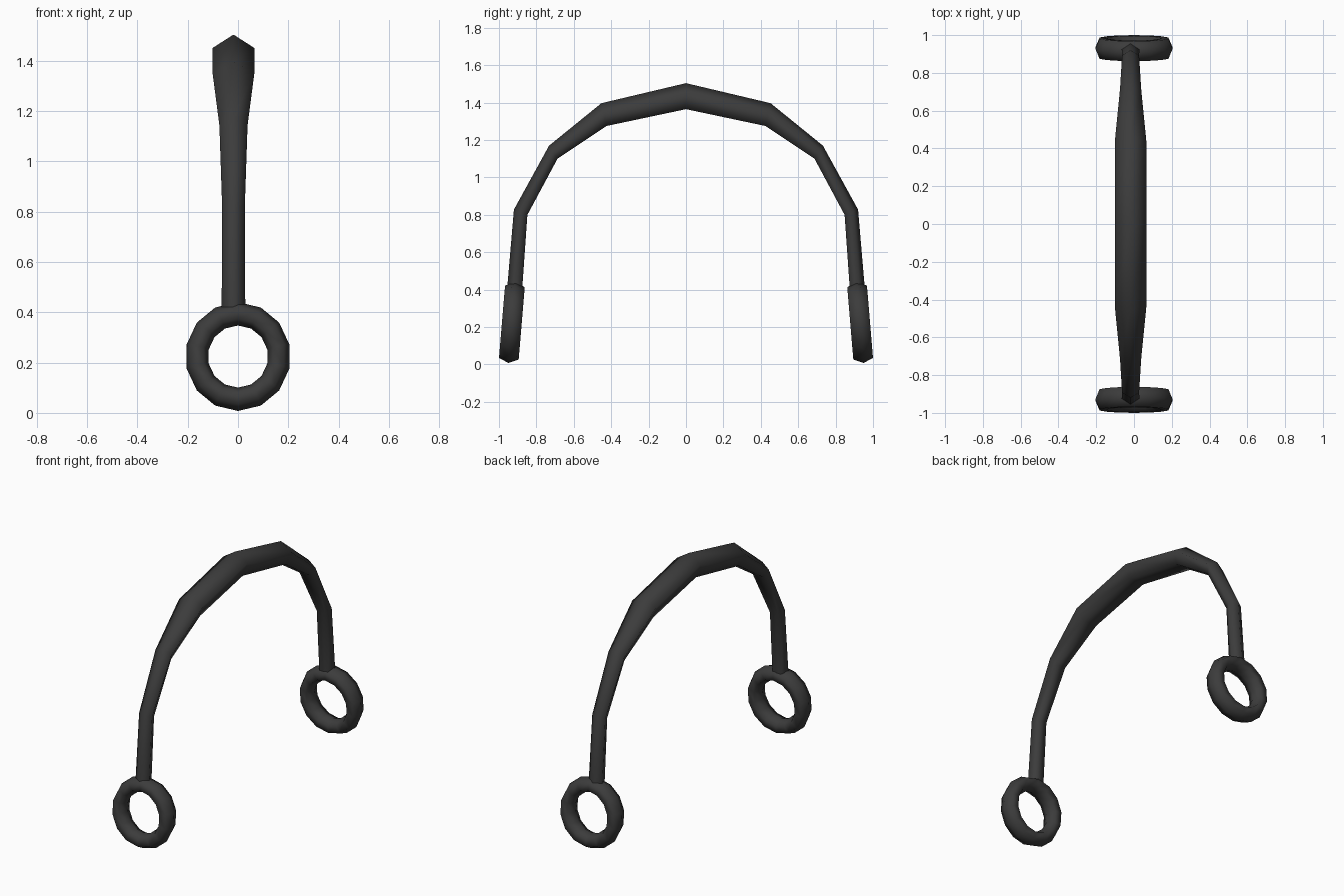
import bpy, bmesh, math
from mathutils import Vector, Matrix

cube = bpy.data.objects.get("Cube")
if cube:
    bpy.data.objects.remove(cube, do_unlink=True)

# Single dark grey plastic
mat = bpy.data.materials.new("dark_grey")
mat.use_nodes = True
colour = (0.045, 0.045, 0.045, 1)
mat.diffuse_color = colour
mat.node_tree.nodes["Principled BSDF"].inputs["Base Color"].default_value = colour


def finish(bm, name):
    bmesh.ops.recalc_face_normals(bm, faces=bm.faces)
    for f in bm.faces:
        f.smooth = len(f.verts) == 4
    mesh = bpy.data.meshes.new(name)
    bm.to_mesh(mesh)
    bm.free()
    mesh.materials.append(mat)
    obj = bpy.data.objects.new(name, mesh)
    bpy.context.collection.objects.link(obj)
    return obj


def bridge(bm, a, b):
    n = len(a)
    for i in range(n):
        j = (i + 1) % n
        bm.faces.new((a[i], a[j], b[j], b[i]))


# Headband: five-sided sections along the arch, ridge facing outwards
# each station: outer y, outer z, inner y, inner z, half width
half = [
    (0.955, 0.42, 0.875, 0.415, 0.047),
    (0.92, 0.828, 0.848, 0.80, 0.045),
    (0.732, 1.17, 0.687, 1.10, 0.056),
    (0.452, 1.397, 0.425, 1.275, 0.083),
]
stations = [(-a, b, -c, d, w) for a, b, c, d, w in half]
stations += [(0, 1.504, 0, 1.365, 0.083)] + half[::-1]

bm = bmesh.new()
sections = []
for oy, oz, iy, iz, w in stations:
    outer, inner = Vector((-0.018, oy, oz)), Vector((-0.018, iy, iz))
    r = (outer - inner).length / (1 + math.cos(math.pi / 5))
    out = (outer - inner).normalized()
    centre = outer - out * r
    wide = w / math.sin(math.tau / 5)
    ring = []
    for k in range(5):
        a = math.tau * k / 5
        p = centre + out * r * math.cos(a) + Vector((wide * math.sin(a), 0, 0))
        ring.append(bm.verts.new(p))
    sections.append(ring)
for a, b in zip(sections, sections[1:]):
    bridge(bm, a, b)
bm.faces.new(sections[0])
bm.faces.new(sections[-1])
finish(bm, "headband")

# Ear rings: 14-segment hoops with six-sided tubes, leaning in at the top
for name, side in (("front_ring", -1), ("back_ring", 1)):
    bm = bmesh.new()
    loops = []
    for i in range(14):
        a = math.tau * i / 14
        loop = []
        for k in range(6):
            t = math.tau * k / 6
            rad = 0.1705 + 0.0465 * math.cos(t)
            loop.append(bm.verts.new((0.965 * rad * math.sin(a),
                                      0.061 * math.sin(t),
                                      rad * math.cos(a))))
        loops.append(loop)
    for i in range(14):
        bridge(bm, loops[i], loops[(i + 1) % 14])
    tilt = Matrix.Rotation(side * math.radians(4.8), 4, 'X')
    bm.transform(Matrix.Translation((0, side * 0.931, 0.224)) @ tilt)
    finish(bm, name)
